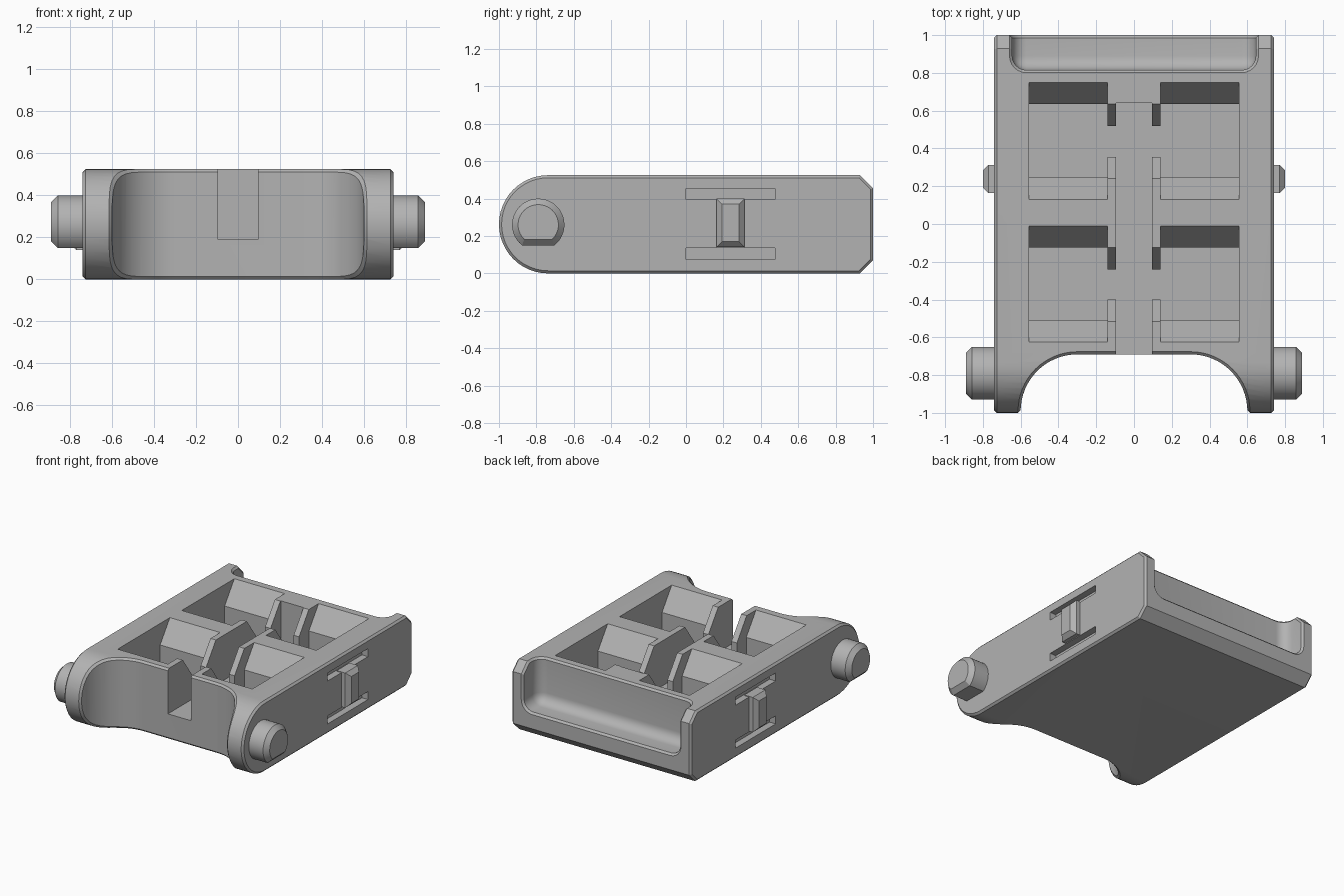
import bpy, bmesh, math
from mathutils import Vector

if "Cube" in bpy.data.objects:
    bpy.data.objects.remove(bpy.data.objects["Cube"], do_unlink=True)

grey = bpy.data.materials.new("plain grey")
grey.use_nodes = True
COLOUR = (0.45, 0.45, 0.45, 1)
grey.diffuse_color = COLOUR
grey.node_tree.nodes["Principled BSDF"].inputs["Base Color"].default_value = COLOUR

TOP, FLOOR, HALF = 0.525, 0.19, 0.74


def make(name, bm):
    bmesh.ops.recalc_face_normals(bm, faces=bm.faces)
    mesh = bpy.data.meshes.new(name)
    bm.to_mesh(mesh)
    bm.free()
    mesh.materials.append(grey)
    obj = bpy.data.objects.new(name, mesh)
    bpy.context.collection.objects.link(obj)
    return obj


def prism(points, axis, lo, hi):
    """Extrude a 2D outline along x (points are y, z) or z (points are x, y)."""
    place = (lambda p, d: (d, *p)) if axis == "x" else (lambda p, d: (*p, d))
    bm = bmesh.new()
    face = bm.faces.new([bm.verts.new(place(p, lo)) for p in points])
    moved = bmesh.ops.extrude_face_region(bm, geom=[face])["geom"]
    step = Vector(place((0, 0), hi - lo))
    bmesh.ops.translate(bm, vec=step, verts=[v for v in moved if isinstance(v, bmesh.types.BMVert)])
    bmesh.ops.recalc_face_normals(bm, faces=bm.faces)
    return bm


def box(x0, x1, y0, y1, z0, z1):
    return prism([(y0, z0), (y1, z0), (y1, z1), (y0, z1)], "x", x0, x1)


def arc(cx, cy, r, start, end, n):
    angles = [math.radians(start + (end - start) * i / n) for i in range(n + 1)]
    return [(cx + r * math.cos(a), cy + r * math.sin(a)) for a in angles]


def cut(target, bm):
    """Subtract a shape from the target and drop the cutter."""
    cutter = make("cutter", bm)
    cutter.hide_render = True
    mod = target.modifiers.new("cut", "BOOLEAN")
    mod.operation, mod.solver, mod.object = "DIFFERENCE", "EXACT", cutter
    graph = bpy.context.evaluated_depsgraph_get()
    mesh = bpy.data.meshes.new_from_object(target.evaluated_get(graph))
    target.modifiers.clear()
    target.data = mesh
    bpy.data.objects.remove(cutter, do_unlink=True)


def hopper(x0, x1, y0, y1):
    """Well with sloped upper ends and straight lower ends."""
    run, knee = 0.115, 0.365
    return prism([(y0, 0.6), (y0, TOP), (y0 + run, knee), (y0 + run, FLOOR),
                  (y1 - run, FLOOR), (y1 - run, knee), (y1, TOP), (y1, 0.6)], "x", x0, x1)


# Body: rounded nose at the front, chamfered back
r = TOP / 2
outline = arc(-1 + r, r, r, 270, 90, 24)
outline += [(0.93, TOP), (1, TOP - 0.07), (1, 0.07), (0.93, 0)]
body = make("body", prism(outline, "x", -HALF, HALF))

# Arched opening between the two front arms
arch = [(0.6, -1.2)] + arc(0.3, -0.99, 0.3, 0, 90, 16)
arch += [(-x, y) for x, y in reversed(arch)]
cut(body, prism(arch, "z", -0.2, 0.8))

# Back recess with rounded inner corners
recess = box(-0.645, 0.645, 0.815, 1.2, FLOOR, 0.8)
inner = [e for e in recess.edges
         if (all(v.co.y < 0.9 for v in e.verts) and any(v.co.z < 0.5 for v in e.verts))
         or (all(v.co.z < 0.5 for v in e.verts) and abs(e.verts[0].co.y - e.verts[1].co.y) > 0.1)]
bmesh.ops.bevel(recess, geom=inner, offset=0.075, segments=6, profile=0.5, affect="EDGES")
cut(body, recess)

# Fine chamfer on the outer sharp edges
bm = bmesh.new()
bm.from_mesh(body.data)
bmesh.ops.remove_doubles(bm, verts=bm.verts, dist=0.0005)
bmesh.ops.dissolve_limit(bm, angle_limit=0.01, verts=bm.verts, edges=bm.edges)
sharp = [e for e in bm.edges if len(e.link_faces) == 2 and e.calc_face_angle() > math.radians(50)]
bmesh.ops.bevel(bm, geom=sharp, offset=0.014, segments=1, affect="EDGES", clamp_overlap=False)
bm.to_mesh(body.data)
bm.free()

# Centre channel, wells, the gaps between the fins, and side grooves
cut(body, box(-0.095, 0.095, -0.9, 0.64, FLOOR, 0.7))
for side in (-1, 1):
    for y0, y1 in ((-0.625, -0.01), (0.13, 0.75)):
        cut(body, hopper(*sorted((side * 0.14, side * 0.555)), y0, y1))
    for y0, y1 in ((-0.515, -0.125), (0.24, 0.635)):
        cut(body, hopper(*sorted((side * 0.05, side * 0.2)), y0, y1))
    for z in (0.105, 0.425):
        cut(body, box(*sorted((side * 0.69, side * 0.9)), 0, 0.475, z - 0.03, z + 0.03))

# Pegs with a flat underside, and side latches
for side, label in ((1, "left"), (-1, "right")):
    half = math.degrees(math.asin(0.11 / 0.14))
    pin = prism(arc(-0.79, 0.26, 0.14, -half, 180 + half, 32), "x", side * 0.7, side * 0.89)
    tip = [f for f in pin.faces if all(abs(v.co.x) > 0.85 for v in f.verts)]
    bmesh.ops.bevel(pin, geom=list(tip[0].edges), offset=0.032, segments=1, affect="EDGES")
    peg = make(label + "_peg", pin)

    latch_mesh = box(*sorted((side * 0.7, side * 0.8)), 0.163, 0.313, 0.14, 0.4)
    tip = [f for f in latch_mesh.faces if all(abs(v.co.x) > 0.75 for v in f.verts)]
    bmesh.ops.bevel(latch_mesh, geom=list(tip[0].edges), offset=0.03, segments=1, affect="EDGES")
    make(label + "_latch", latch_mesh)

# Smooth the curved surfaces, keep the creases
for obj in bpy.context.scene.objects:
    if obj.type == "MESH" and obj.data.materials and obj.data.materials[0] == grey:
        bpy.ops.object.select_all(action="DESELECT")
        obj.select_set(True)
        bpy.context.view_layer.objects.active = obj
        bpy.ops.object.shade_smooth_by_angle(angle=math.radians(25))
